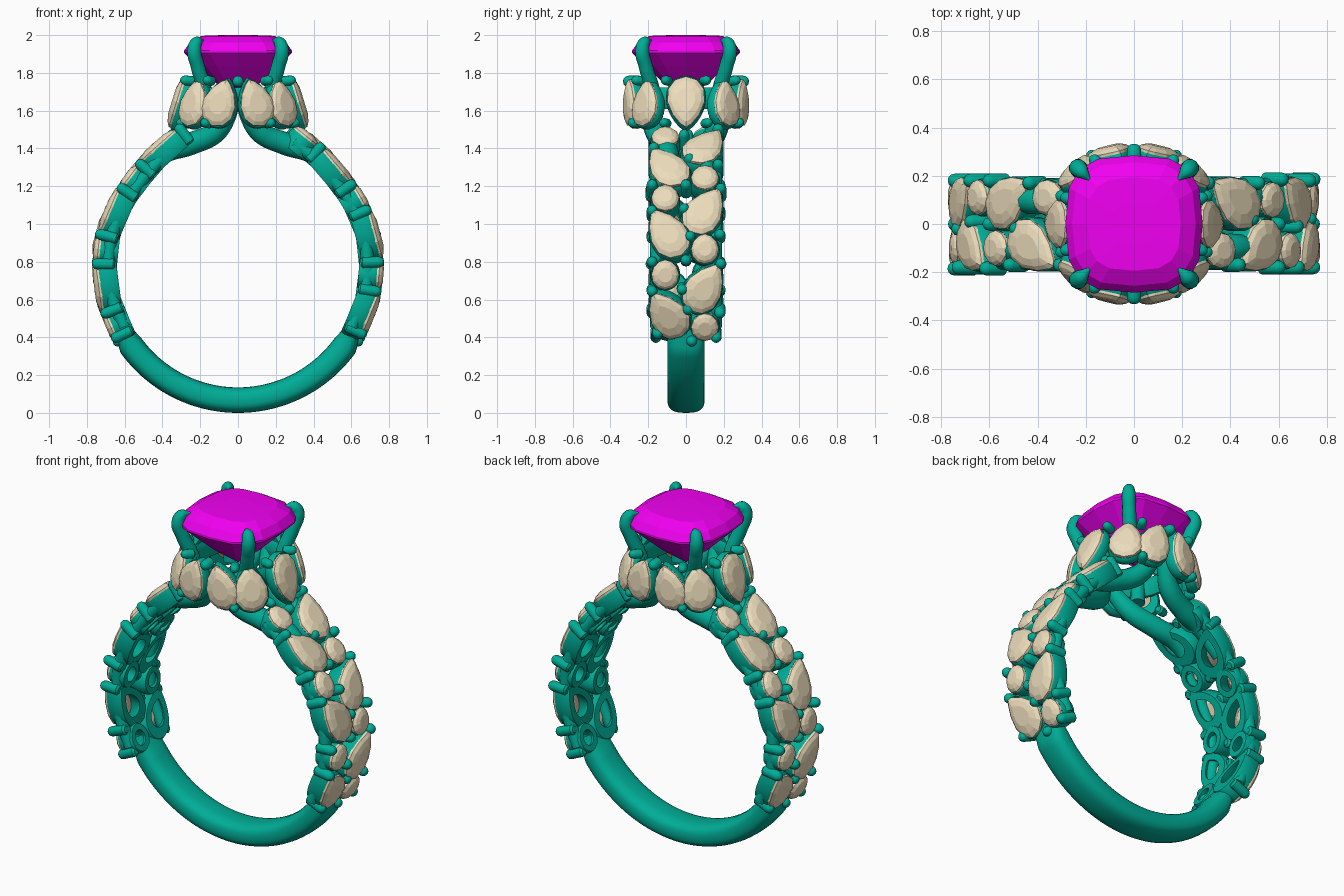
import bpy, bmesh, math
from math import sin, cos, pi, radians
from mathutils import Matrix, Vector

if "Cube" in bpy.data.objects:
    bpy.data.objects.remove(bpy.data.objects["Cube"])


def material(name, col):
    m = bpy.data.materials.new(name)
    m.diffuse_color = col
    m.use_nodes = True
    m.node_tree.nodes["Principled BSDF"].inputs["Base Color"].default_value = m.diffuse_color
    return m


METAL = material("green_metal", (0.0, 0.42, 0.31, 1))
PALE = material("pale_gem", (0.84, 0.72, 0.50, 1))
PINK = material("magenta_gem", (0.88, 0.0, 0.88, 1))


def skin(bm, rings, wrap=False):
    """Bridge rings of points; cap the ends or wrap round."""
    vs = [[bm.verts.new(p) for p in r] for r in rings]
    n = len(vs[0])
    for a, b in zip(vs, vs[1:] + vs[:1] if wrap else vs[1:]):
        for i in range(n):
            bm.faces.new((a[i], a[(i + 1) % n], b[(i + 1) % n], b[i]))
    if not wrap:
        bm.faces.new(vs[0][::-1])
        bm.faces.new(vs[-1])


def loft(bm, outline, profile, M, wrap=False):
    """Scale a flat outline through (scale, height) steps."""
    skin(bm, [[M @ Vector((x * s, y * s, h)) for x, y in outline] for s, h in profile], wrap)


def finish(bm, name, mat, smooth=True):
    bmesh.ops.recalc_face_normals(bm, faces=bm.faces)
    me = bpy.data.meshes.new(name)
    bm.to_mesh(me)
    bm.free()
    me.materials.append(mat)
    ob = bpy.data.objects.new(name, me)
    bpy.context.collection.objects.link(ob)
    if smooth:
        bpy.context.view_layer.objects.active = ob
        ob.select_set(True)
        bpy.ops.object.shade_smooth_by_angle(angle=radians(40))
        ob.select_set(False)
    return ob


def pear(w, h, point, n):
    """Teardrop outline, tip at +y; point=0 gives an oval."""
    ts = [2 * pi * i / n for i in range(n)]
    xs = [sin(t) * abs(sin(t / 2)) ** point for t in ts]
    k = max(abs(x) for x in xs)
    return [(w * x / k, h * cos(t)) for x, t in zip(xs, ts)]


def superellipse(a, b, e, n):
    f = lambda v: math.copysign(abs(v) ** (2 / e), v)
    return [(a * f(cos(2 * pi * i / n)), b * f(sin(2 * pi * i / n))) for i in range(n)]


def tube(name, pts, radius):
    """Smooth round strand through (point, radius factor) pairs."""
    cu = bpy.data.curves.new(name, 'CURVE')
    cu.dimensions = '3D'
    cu.bevel_depth, cu.bevel_resolution = radius, 4
    cu.use_fill_caps = True
    cu.materials.append(METAL)
    sp = cu.splines.new('BEZIER')
    sp.bezier_points.add(len(pts) - 1)
    for bp, (p, r) in zip(sp.bezier_points, pts):
        bp.co, bp.radius = p, r
        bp.handle_left_type = bp.handle_right_type = 'AUTO'
    ob = bpy.data.objects.new(name, cu)
    bpy.context.collection.objects.link(ob)
    return ob


gems, bezels, prongs = bmesh.new(), bmesh.new(), bmesh.new()


def set_stone(M, w, h, point, depth):
    """Faceted stone in a pierced metal cup."""
    loft(gems, pear(w, h, point, 12),
         [(0.3, -0.05), (1, -0.006), (1, 0.008), (0.82, 0.022), (0.5, 0.032)], M)
    loft(bezels, pear(w, h, point, 28),
         [(0.55, -depth), (0.98, -depth), (1.08, -depth + 0.02), (1.08, -0.015),
          (1.02, -0.003), (0.8, -0.02)], M, True)


def set_prong(M, r, low):
    loft(prongs, superellipse(r, r, 2, 12),
         [(0.6, low - 0.01), (1, low), (1, 0.005), (0.85, 0.02), (0.5, 0.03), (0.1, 0.033)], M)


# Shoulder side profile (x, z)
SIDE = [(0.64, 0.34), (0.68, 0.42), (0.745, 0.58), (0.77, 0.77), (0.75, 0.95),
        (0.68, 1.13), (0.57, 1.29), (0.45, 1.42), (0.27, 1.56)]


def side_x(z):
    for (xa, za), (xb, zb) in zip(SIDE, SIDE[1:]):
        if z <= zb:
            return xa + (xb - xa) * (z - za) / (zb - za)
    return SIDE[-1][0]


def shoulder(y, z, spin=0, inset=0.027):
    """Frame on the shoulder surface, z axis outward."""
    d = 0.07
    z0, z1 = max(0.35, z - d), min(1.55, z + d)
    v = Vector((side_x(z1) - side_x(z0), 0, z1 - z0)).normalized()
    n = Vector((v.z, 0, -v.x))
    p = Vector((side_x(z), y, z)) - n * inset
    M = Matrix((Vector((0, 1, 0)), v, n)).transposed().to_4x4()
    return Matrix.Translation(p) @ M @ Matrix.Rotation(spin, 4, 'Z')


# Shoulder stones, repeated by a half turn about the vertical axis
LARGE = [(-0.1, 0.51), (0.1, 0.66), (-0.1, 0.96), (0.1, 1.08), (-0.1, 1.32), (0.1, 1.43)]
SMALL = [(0.1, 0.445), (-0.11, 0.73), (0.1, 0.87), (-0.11, 1.15), (0.1, 1.26), (-0.11, 1.48)]
BEADS = [(0.03, 0.37), (-0.15, 0.41), (0.16, 0.39), (-0.18, 0.64), (0.18, 0.52), (-0.18, 0.8), (0.185, 0.79),
         (-0.18, 1.08), (0.18, 0.95), (-0.18, 1.22), (0.185, 1.2), (-0.17, 1.42), (0.17, 1.33),
         (0.17, 1.52), (0.01, 0.54), (-0.02, 0.65), (0.0, 0.81), (0.02, 0.94), (-0.01, 1.09),
         (0.0, 1.22), (0.02, 1.36), (-0.01, 1.49)]
for turn in (0, pi):
    R = Matrix.Rotation(turn, 4, 'Z')
    for y, z in LARGE:
        set_stone(R @ shoulder(y, z, -math.copysign(0.55, y)), 0.096, 0.145, 0.7, 0.1)
    for y, z in SMALL:
        set_stone(R @ shoulder(y, z), 0.073, 0.079, 0.1, 0.1)
    for y, z in BEADS:
        set_prong(R @ shoulder(y, z), 0.029, -0.08)
    # Rails joining the cups along both edges
    for y in (-0.155, 0.155):
        pts = [(R @ shoulder(y, z, 0, 0.085).translation, 1)
               for z in (0.42, 0.58, 0.77, 0.95, 1.13, 1.29, 1.42, 1.5)]
        tube("shoulder_rail", pts, 0.035)


# Ring of pear stones under the centre stone
def halo(x, y, z, azimuth, tilt, spin=0):
    n = Vector((cos(azimuth) * cos(tilt), sin(azimuth) * cos(tilt), sin(tilt)))
    u = Vector((-sin(azimuth), cos(azimuth), 0))
    M = Matrix((u, n.cross(u), n)).transposed().to_4x4()
    return Matrix.Translation((x, y, z)) @ M @ Matrix.Rotation(spin, 4, 'Z')


for s in (1, -1):
    a = 0 if s > 0 else pi
    set_stone(halo(s * 0.318, 0, 1.645, a, 0.3, pi), 0.098, 0.14, 0.55, 0.06)
    for t in (1, -1):
        az = math.atan2(t * 0.75, s * 0.7)
        set_stone(halo(s * 0.235, t * 0.215, 1.64, az, 0.22, -s * t * 0.1), 0.09, 0.126, 0.55, 0.06)
        az = math.atan2(t, s * 0.25)
        set_stone(halo(s * 0.096, t * 0.293, 1.642, az, 0.05, -s * t * 0.3), 0.088, 0.128, 0.6, 0.06)
        for x, y in ((0.165, 0.268), (0.285, 0.11)):
            for z, k in ((1.76, 0.96), (1.535, 1.03)):
                set_prong(halo(s * x * k, t * y * k, z, math.atan2(t * y, s * x), 0.1), 0.026, -0.035)
        # Claws holding the centre stone
        path = [(0.16, 1.56, 1), (0.175, 1.70, 1), (0.215, 1.84, 0.95), (0.232, 1.92, 0.95),
                (0.218, 1.962, 0.8), (0.185, 1.972, 0.15)]
        tube("claw", [((s * d, t * d, z), r) for d, z, r in path], 0.04)
        # Split strands sweeping up from the shoulder to the head
        path = [(0.52, 0.11, 1.25, 0.8), (0.40, 0.10, 1.375, 1), (0.25, 0.12, 1.425, 1),
                (0.12, 0.16, 1.485, 0.95), (0.05, 0.205, 1.58, 0.75), (0.02, 0.245, 1.67, 0.5)]
        tube("arch_strand", [((s * x, t * y, z), r) for x, y, z, r in path], 0.06)
for t in (1, -1):
    set_prong(halo(0, t * 0.3, 1.755, t * pi / 2, 0), 0.03, -0.035)

finish(gems, "accent_stones", PALE, False)
finish(bezels, "stone_cups", METAL)
finish(prongs, "bead_prongs", METAL)

# Gallery ring inside the halo
bm = bmesh.new()
skin(bm, [[Vector((x * (0.235 + c), y * (0.235 + c), 1.665 + h)) for x, y in superellipse(1, 1, 2.5, 48)]
          for c, h in superellipse(0.025, 0.06, 2, 10)], True)
finish(bm, "gallery_ring", METAL)

# Plain lower shank, thinning where it runs under the stones
bm = bmesh.new()
rings = []
for i in range(61):
    a = radians(205 + 130 * i / 60)
    k = min(1, 0.45 + min(i, 60 - i) / 9)
    rings.append([Vector(((0.70 + r * k - 0.03 * (1 - k)) * cos(a), y,
                          0.7675 + (0.70 + r * k - 0.03 * (1 - k)) * sin(a)))
                  for r, y in superellipse(0.0675, 0.098, 2.7, 28)])
skin(bm, rings)
finish(bm, "shank", METAL)

# Cushion-cut centre stone
bm = bmesh.new()
loft(bm, superellipse(0.285, 0.285, 3.0, 16),
     [(0.04, 1.665), (0.45, 1.755), (0.75, 1.835), (1, 1.905), (1, 1.918), (0.9, 1.96), (0.68, 1.996), (0.3, 2.0)],
     Matrix.Identity(4))
finish(bm, "centre_stone", PINK, False)
